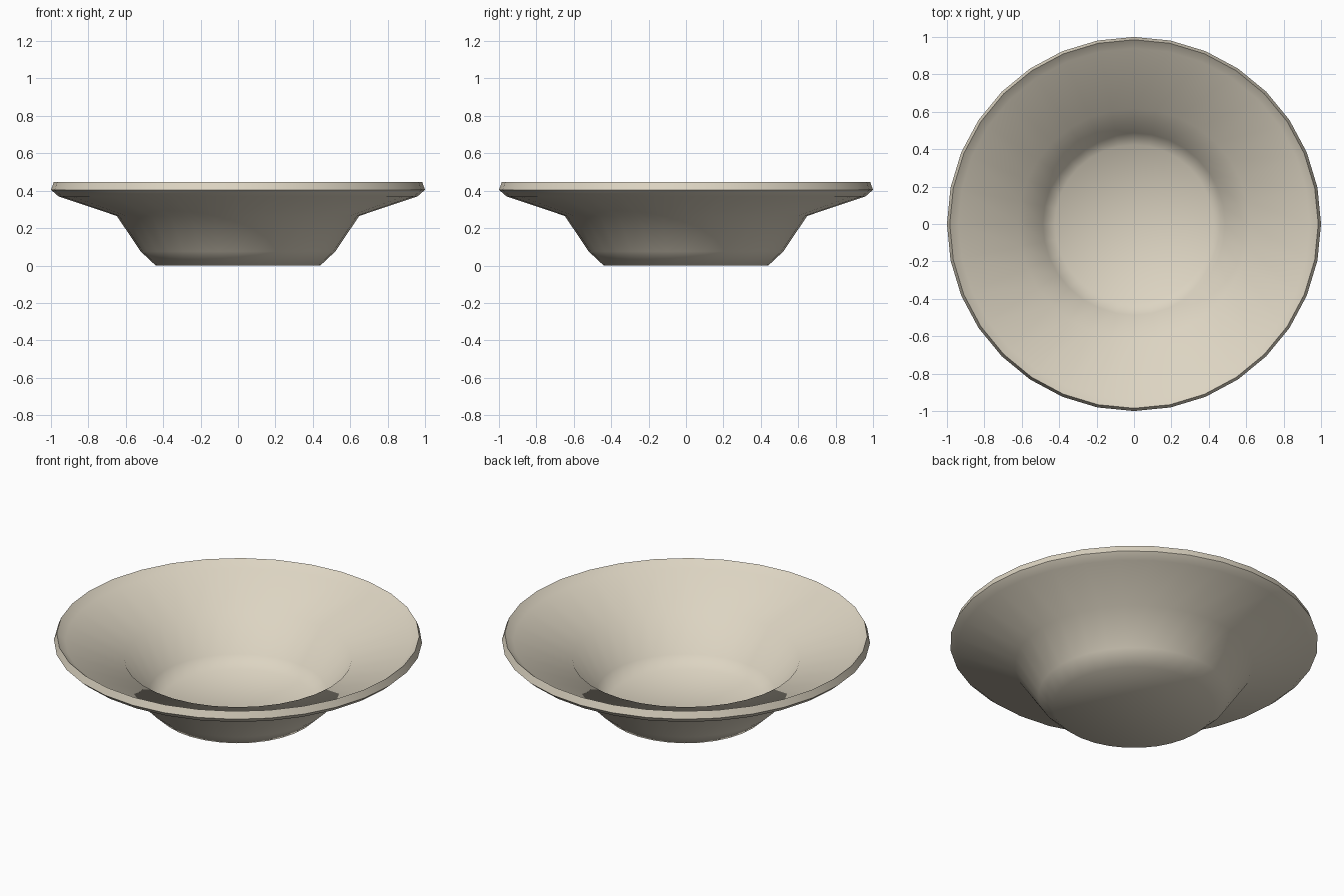
import bpy, bmesh, math
from mathutils import Matrix

if "Cube" in bpy.data.objects:
    bpy.data.objects.remove(bpy.data.objects["Cube"])

SIDES = 32

# Closed wall section (radius, height): underside out to the lip, then back down the inside
PROFILE = [
    (0.0, 0.0), (0.44, 0.0), (0.52, 0.075), (0.648, 0.265), (0.96, 0.37), (1.0, 0.405),
    (0.985, 0.446), (0.939, 0.408), (0.617, 0.299), (0.487, 0.103), (0.423, 0.043), (0.0, 0.043),
]

cream = bpy.data.materials.new("cream_ceramic")
cream.diffuse_color = (0.72, 0.66, 0.54, 1.0)
cream.use_nodes = True
cream.node_tree.nodes["Principled BSDF"].inputs["Base Color"].default_value = cream.diffuse_color

# Lathe the section around the z axis
bm = bmesh.new()
verts = [bm.verts.new((r, 0, z)) for r, z in PROFILE]
edges = [bm.edges.new(pair) for pair in zip(verts, verts[1:])]
bmesh.ops.spin(bm, geom=verts + edges, cent=(0, 0, 0), axis=(0, 0, 1),
               angle=math.tau, steps=SIDES, use_duplicate=False)
bmesh.ops.remove_doubles(bm, verts=bm.verts, dist=0.0005)
bmesh.ops.recalc_face_normals(bm, faces=bm.faces)

mesh = bpy.data.meshes.new("bowl")
bm.to_mesh(mesh)
bm.free()
mesh.materials.append(cream)
bowl = bpy.data.objects.new("bowl", mesh)
bpy.context.collection.objects.link(bowl)

# Smooth body with crisp lip edges
bpy.context.view_layer.objects.active = bowl
bowl.select_set(True)
bpy.ops.object.shade_smooth_by_angle(angle=math.radians(55))
